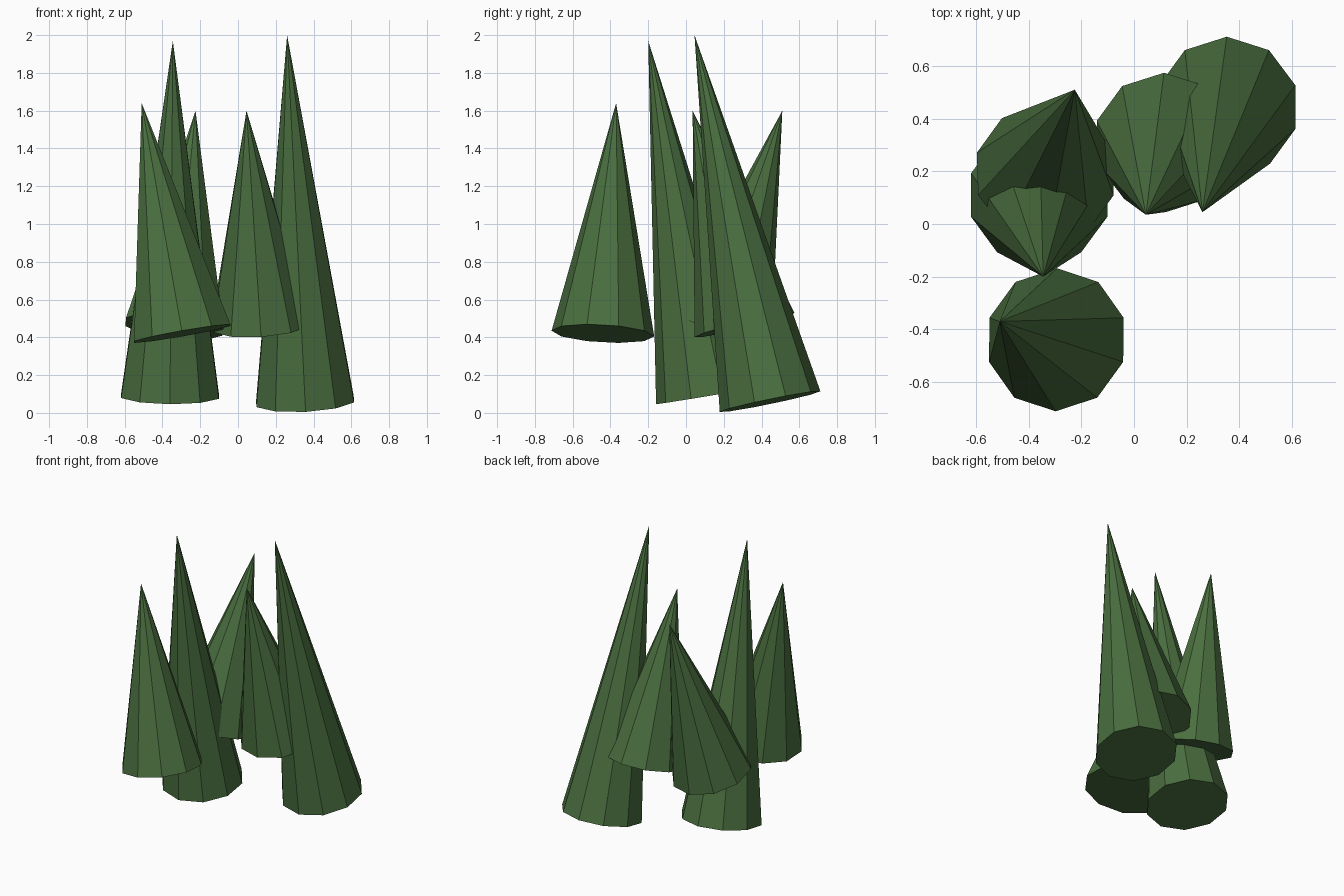
import bpy
import math
from mathutils import Vector, Euler

if "Cube" in bpy.data.objects:
    bpy.data.objects.remove(bpy.data.objects["Cube"])

RADIUS = 0.272
SIDES = 10

green = bpy.data.materials.new("pine green")
green.diffuse_color = (0.068, 0.158, 0.050, 1.0)
green.use_nodes = True
green.node_tree.nodes["Principled BSDF"].inputs["Base Color"].default_value = green.diffuse_color


def leaning_cone(name, base, tip):
    """Ten-sided cone whose base is square to the line from base centre to tip."""
    base, tip = Vector(base), Vector(tip)
    axis = tip - base
    d = axis.normalized()
    lean = Euler((math.asin(-d.y), math.atan2(d.x, d.z), 0.0))
    bpy.ops.mesh.primitive_cone_add(
        vertices=SIDES, radius1=RADIUS, radius2=0.0, depth=axis.length,
        location=(base + tip) / 2, rotation=lean)
    cone = bpy.context.object
    cone.name = name
    cone.data.materials.append(green)


# Two tall cones reaching the ground
leaning_cone("tall_cone_left", (-0.36, 0.11, 0.09), (-0.345, -0.20, 1.97))
leaning_cone("tall_cone_right", (0.355, 0.445, 0.06), (0.26, 0.045, 2.0))

# Three shorter raised cones
leaning_cone("short_cone_front", (-0.295, -0.44, 0.42), (-0.51, -0.37, 1.64))
leaning_cone("short_cone_middle", (0.118, 0.31, 0.465), (0.045, 0.035, 1.60))
leaning_cone("short_cone_back", (-0.337, 0.19, 0.457), (-0.225, 0.51, 1.60))
